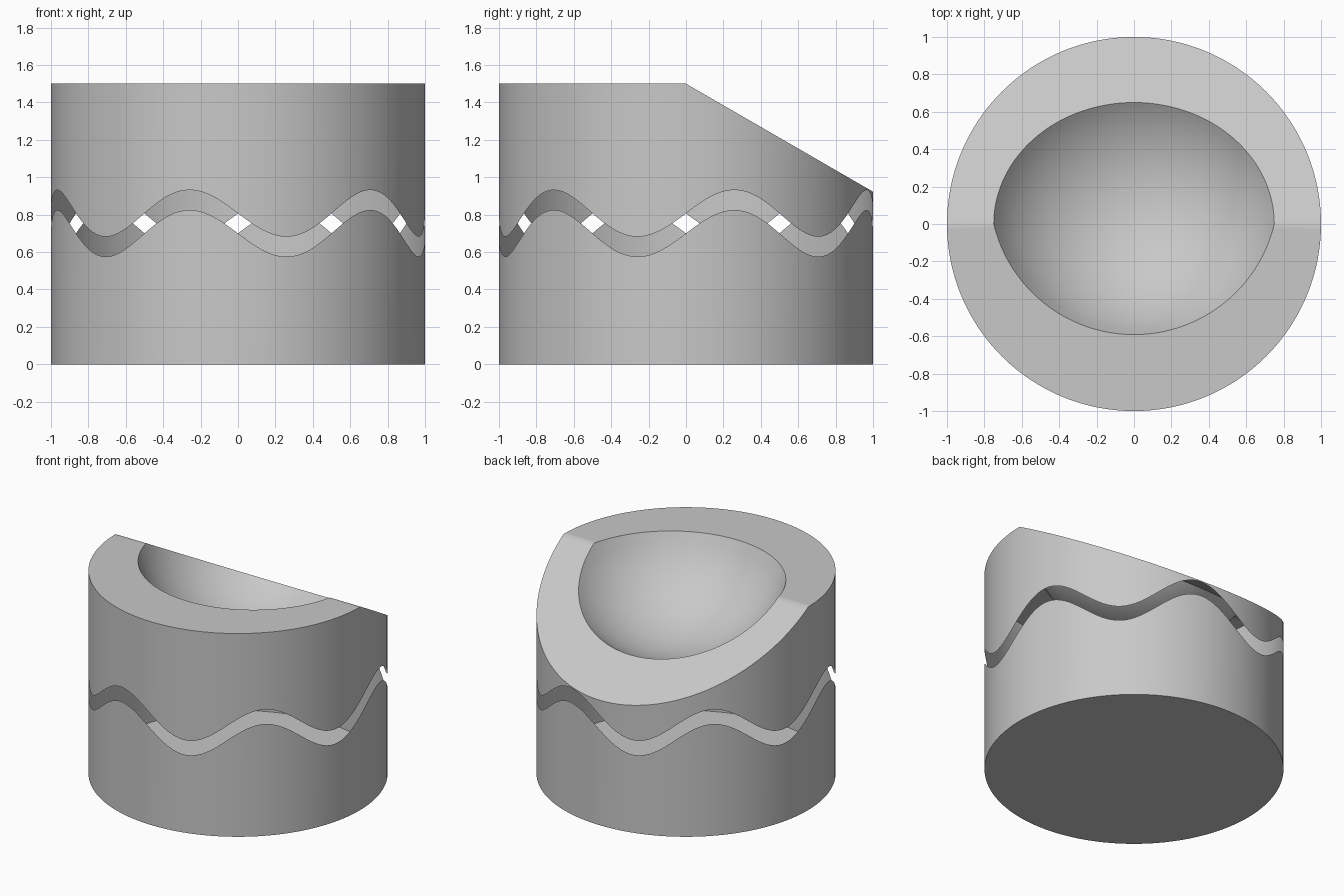
import bpy, bmesh
from math import sin, cos, tan, pi, sqrt, radians
from mathutils import Vector

cube = bpy.data.objects.get("Cube")
if cube:
    bpy.data.objects.remove(cube)

COLUMNS = 192
TOP = 1.5
TILT = radians(30)
BOWL_EDGE = 0.75                     # bowl radius in the tilted plane
BOWL_LIFT = 0.36                     # sphere centre above the tilted plane
BOWL_Y = BOWL_LIFT * sin(TILT)
BOWL_Z = TOP + BOWL_LIFT * cos(TILT)
BOWL_R = sqrt(BOWL_EDGE ** 2 + BOWL_LIFT ** 2)

angles = [2 * pi * i / COLUMNS for i in range(COLUMNS)]

grey = bpy.data.materials.new("plain_grey")
grey.use_nodes = True
grey.diffuse_color = (0.58, 0.58, 0.58, 1)
grey.node_tree.nodes["Principled BSDF"].inputs["Base Color"].default_value = grey.diffuse_color


def wave_ring(height):
    """Six-wave edge around the cylinder."""
    return [Vector((cos(a), sin(a), height + 0.125 * sin(6 * a))) for a in angles]


def top_height(y):
    """Flat front half, sloping back half."""
    return TOP - max(0, y) * tan(TILT)


def bowl_rim(a):
    """Where the bowl sphere meets the two top planes."""
    c, s = cos(a), sin(a)
    if s >= 0:
        r = BOWL_EDGE / sqrt(c * c + (s / cos(TILT)) ** 2)
    else:
        flat = BOWL_R ** 2 - (BOWL_Z - TOP) ** 2
        r = s * BOWL_Y + sqrt((s * BOWL_Y) ** 2 + flat - BOWL_Y ** 2)
    return Vector((r * c, r * s, top_height(r * s)))


def bowl_ring(rim, t):
    """Shrink the rim towards the lowest point, following the sphere."""
    ring = []
    for p in rim:
        x, dy = p.x * t, (p.y - BOWL_Y) * t
        ring.append(Vector((x, BOWL_Y + dy, BOWL_Z - sqrt(BOWL_R ** 2 - x * x - dy * dy))))
    return ring


def loft(name, rings, cap_first=False, tip=None):
    """Skin the rings, bottom to top; optionally close the ends."""
    bm = bmesh.new()
    loops = [[bm.verts.new(p) for p in ring] for ring in rings]
    for low, high in zip(loops, loops[1:]):
        for i in range(COLUMNS):
            j = (i + 1) % COLUMNS
            bm.faces.new((low[i], low[j], high[j], high[i]))
    if cap_first:
        bm.faces.new(loops[0][::-1])
    if tip:
        end = bm.verts.new(tip)
        for i in range(COLUMNS):
            bm.faces.new((loops[-1][i], loops[-1][(i + 1) % COLUMNS], end))
    mesh = bpy.data.meshes.new(name)
    bm.to_mesh(mesh)
    bm.free()
    mesh.materials.append(grey)
    obj = bpy.data.objects.new(name, mesh)
    bpy.context.collection.objects.link(obj)
    bpy.ops.object.select_all(action='DESELECT')
    obj.select_set(True)
    bpy.context.view_layer.objects.active = obj
    bpy.ops.object.shade_smooth_by_angle(angle=radians(35))
    return obj


# Lower cup with a wavy upper edge
floor = [Vector((cos(a), sin(a), 0)) for a in angles]
loft("lower_cup", [floor, wave_ring(0.70)], cap_first=True)

# Upper body: wavy lower edge, half-sloped top and spherical bowl
outer_rim = [Vector((cos(a), sin(a), top_height(sin(a)))) for a in angles]
inner_rim = [bowl_rim(a) for a in angles]
bowl = [bowl_ring(inner_rim, 1 - k / 24) for k in range(1, 24)]
loft("upper_body_with_bowl", [wave_ring(0.807), outer_rim, inner_rim] + bowl,
     tip=Vector((0, BOWL_Y, BOWL_Z - BOWL_R)))
